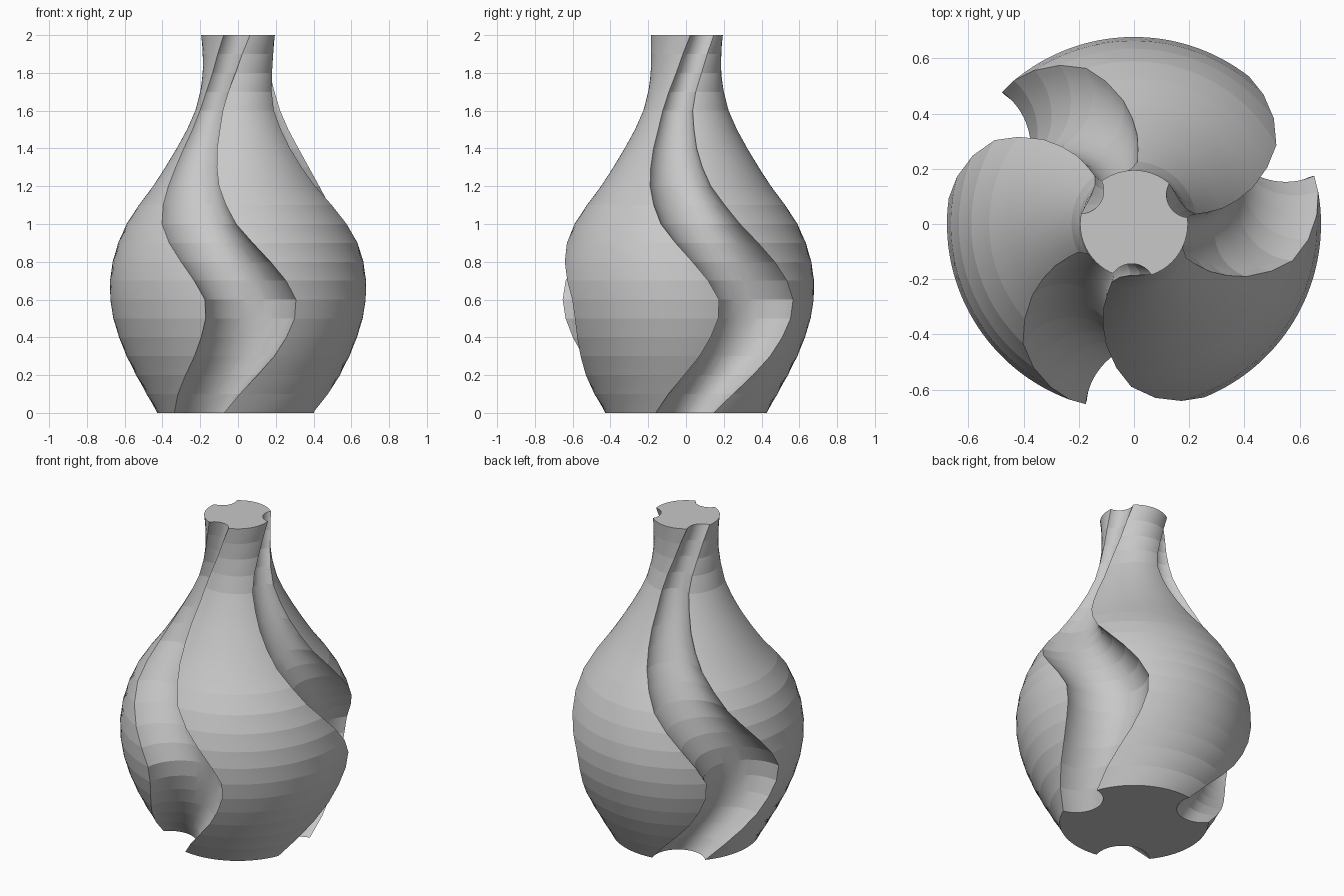
import bpy
import bmesh
import math
from mathutils import Vector

default_cube = bpy.data.objects.get("Cube")
if default_cube:
    bpy.data.objects.remove(default_cube, do_unlink=True)

HEIGHT = 2.0
FLUTES = 3
ARC_STEPS = 32
HALF_FLUTE = math.radians(21)

# Body radius and flute twist (degrees) at evenly spaced levels, bottom to top
radii = [.428, .485, .54, .59, .63, .66, .676, .678, .664, .635, .59,
         .525, .45, .385, .325, .27, .226, .2, .187, .187, .195]
twists = [-31, -20, -10, -2, 3, 6, 6, 1, -6, -14, -22,
          -28, -34, -38, -41, -42, -42, -36, -25, -14, -2]


def polar(radius, angle):
    return Vector((radius * math.cos(angle), radius * math.sin(angle)))


def flute_arc(depth):
    """Concave circular arc between two points of the unit circle, around +x."""
    start, end = polar(1, -HALF_FLUTE), polar(1, HALF_FLUTE)
    sagitta = start.x - depth
    radius = (start.y ** 2 + sagitta ** 2) / (2 * sagitta)
    centre = Vector((depth + radius, 0))
    a0 = math.atan2(start.y, start.x - centre.x) % math.tau
    a1 = math.atan2(end.y, end.x - centre.x) % math.tau
    return [centre + polar(radius, a0 + (a1 - a0) * i / ARC_STEPS)
            for i in range(ARC_STEPS)]


def section(depth):
    """Unit cross-section: a circle with equally spaced round flutes."""
    sector = math.tau / FLUTES
    outer = sector - 2 * HALF_FLUTE
    rim = [polar(1, HALF_FLUTE + outer * i / ARC_STEPS) for i in range(ARC_STEPS)]
    points = []
    for k in range(FLUTES):
        c, s = math.cos(k * sector), math.sin(k * sector)
        points += [Vector((p.x * c - p.y * s, p.x * s + p.y * c))
                   for p in flute_arc(depth) + rim]
    return points


# Loft the scaled and twisted sections
bm = bmesh.new()
rings = []
levels = len(radii) - 1
for level, (radius, twist) in enumerate(zip(radii, twists)):
    t = level / levels
    angle = math.radians(twist - 90)
    c, s = math.cos(angle) * radius, math.sin(angle) * radius
    rings.append([bm.verts.new((p.x * c - p.y * s, p.x * s + p.y * c, t * HEIGHT))
                  for p in section(.64 + .1 * t ** 4)])

for low, high in zip(rings, rings[1:]):
    for i in range(len(low)):
        j = (i + 1) % len(low)
        bm.faces.new((low[i], low[j], high[j], high[i]))

# Flat base and top
bm.faces.new(rings[0][::-1])
bm.faces.new(rings[-1])
bmesh.ops.recalc_face_normals(bm, faces=bm.faces[:])

mesh = bpy.data.meshes.new("fluted_vase")
bm.to_mesh(mesh)
bm.free()
vase = bpy.data.objects.new("fluted_vase", mesh)
bpy.context.collection.objects.link(vase)

# Plain grey material
grey = bpy.data.materials.new("light_grey")
grey.use_nodes = True
colour = (.58, .58, .58, 1)
grey.diffuse_color = colour
grey.node_tree.nodes["Principled BSDF"].inputs["Base Color"].default_value = colour
mesh.materials.append(grey)

# Smooth around the body, keeping the layer bands and flute edges crisp
bpy.ops.object.select_all(action="DESELECT")
vase.select_set(True)
bpy.context.view_layer.objects.active = vase
bpy.ops.object.shade_smooth_by_angle(angle=math.radians(6))
